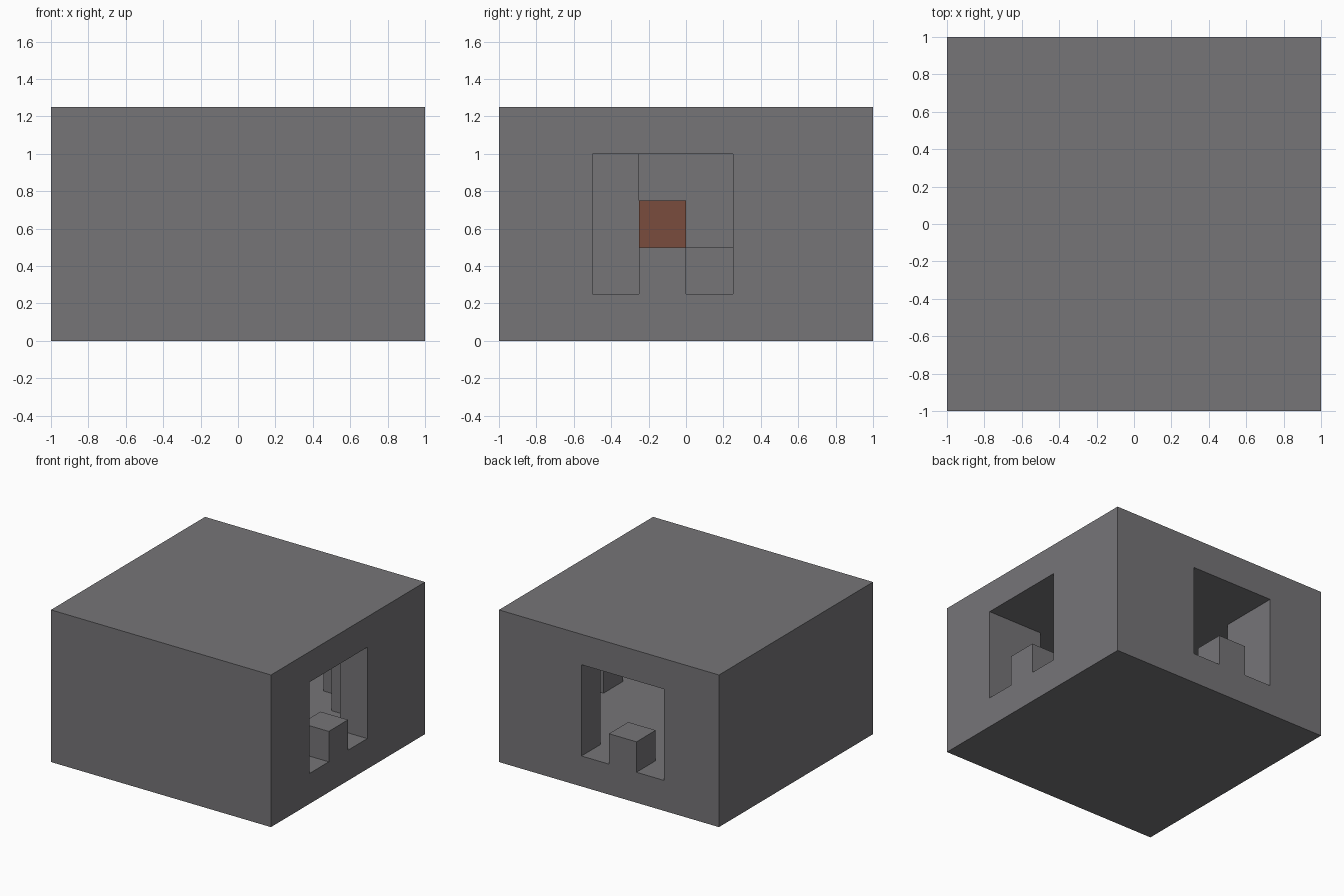
import bpy
import bmesh
from mathutils import Matrix, Vector

default = bpy.data.objects.get("Cube")
if default:
    bpy.data.objects.remove(default, do_unlink=True)

U = 0.25  # edge of one building block


def material(name, color):
    mat = bpy.data.materials.new(name)
    mat.use_nodes = True
    mat.diffuse_color = (*color, 1)
    bsdf = next(n for n in mat.node_tree.nodes if n.type == 'BSDF_PRINCIPLED')
    bsdf.inputs["Base Color"].default_value = (*color, 1)
    return mat


stone = material("grey stone", (0.18, 0.177, 0.187))
brick = material("red brick", (0.195, 0.073, 0.047))


def box(name, low, high, mat=stone):
    """Box between two corners, counted in blocks from the centre of the base."""
    low, high = Vector(low) * U, Vector(high) * U
    bm = bmesh.new()
    bmesh.ops.create_cube(bm, size=1, matrix=Matrix.Translation((low + high) / 2)
                          @ Matrix.Diagonal((*(high - low), 1)))
    mesh = bpy.data.meshes.new(name)
    bm.to_mesh(mesh)
    bm.free()
    mesh.materials.append(mat)
    obj = bpy.data.objects.new(name, mesh)
    bpy.context.collection.objects.link(obj)
    return obj


def carve(target, cutter):
    cutter.hide_render = True
    mod = target.modifiers.new("carve", 'BOOLEAN')
    mod.operation = 'DIFFERENCE'
    mod.solver = 'EXACT'
    mod.object = cutter
    bpy.context.view_layer.objects.active = target
    bpy.ops.object.modifier_apply(modifier=mod.name)
    bpy.data.objects.remove(cutter, do_unlink=True)


# Outer shell with one hollow room
shell = box("shell", (-4, -4, 0), (4, 4, 5))
carve(shell, box("room_cutter", (-3, -3, 1), (3, 3, 4)))

# Matching openings in the left and back walls, each leaving a block on the sill
for side, swap in (("left", False), ("back", True)):
    for part, start, end, bottom in (("upper", -2, 1, 2),
                                     ("lower_a", -2, -1, 1),
                                     ("lower_b", 0, 1, 1)):
        low, high = [2.5, start, bottom], [4.5, end, 4]
        if swap:
            low[:2], high[:2] = low[1::-1], high[1::-1]
        carve(shell, box(f"{side}_{part}_cutter", low, high))

# Pillars in the four room corners
for x, x_name in ((-3, "right"), (2, "left")):
    for y, y_name in ((-3, "front"), (2, "back")):
        box(f"{y_name}_{x_name}_pillar", (x, y, 1), (x + 1, y + 1, 4))

# Red block on a pedestal, between a tall column and a low step
box("pedestal", (-1, -1, 1), (0, 0, 2))
box("red_block", (-1, -1, 2), (0, 0, 3), brick)
box("inner_column", (-2, -2, 1), (-1, -1, 4))
box("low_step", (-1, 0, 1), (0, 1, 2))
